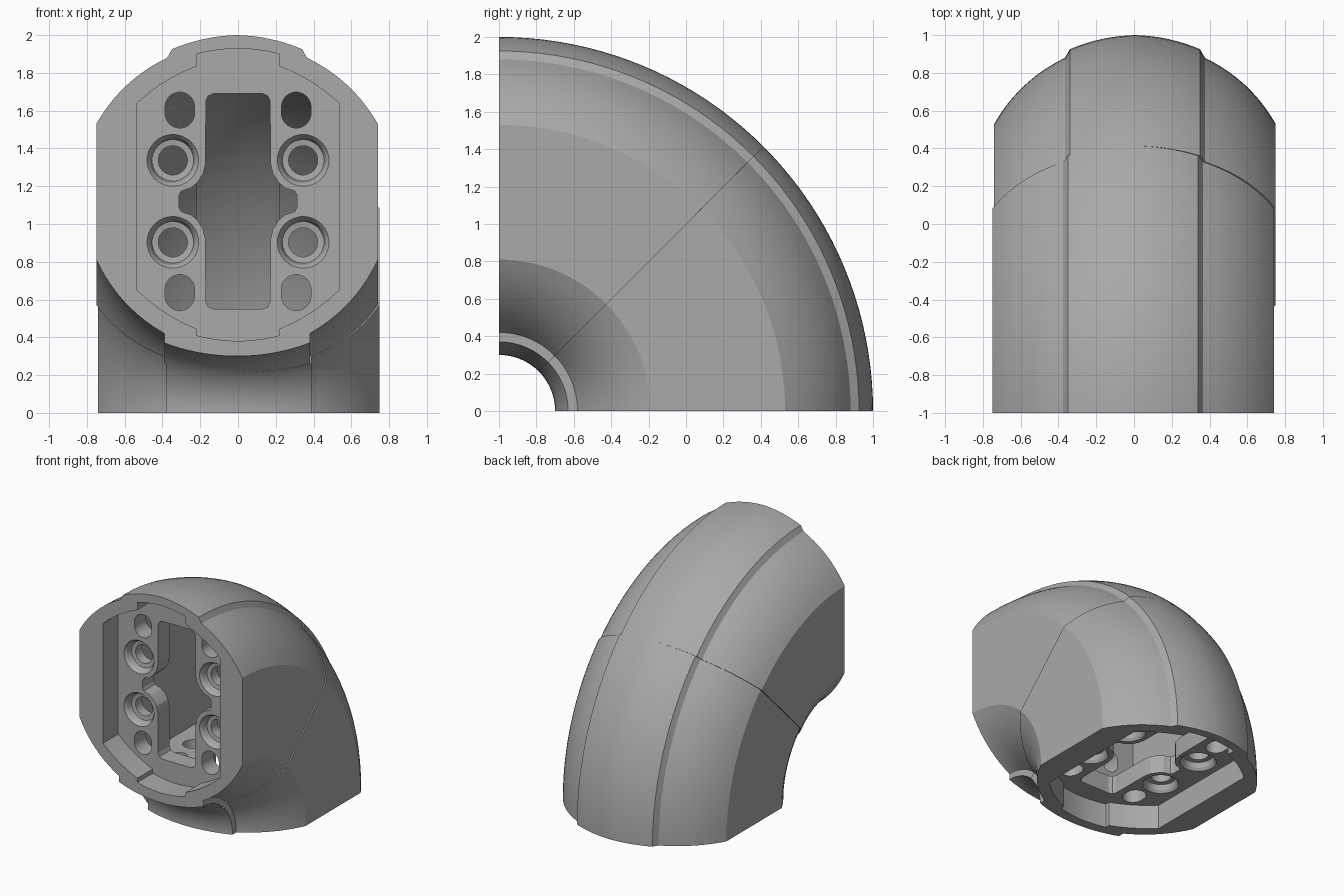
import bpy, bmesh
from math import sin, cos, pi, radians, hypot

cube = bpy.data.objects.get("Cube")
if cube:
    bpy.data.objects.remove(cube, do_unlink=True)

grey = bpy.data.materials.new("plain grey")
grey.use_nodes = True
colour = (0.4, 0.4, 0.4, 1)
grey.diffuse_color = colour
grey.node_tree.nodes["Principled BSDF"].inputs["Base Color"].default_value = colour

RECESS, PLATE_BACK = 0.2, 0.35   # depths of the plate's two faces
MID = 1.12                       # height of the bore centre


def arc(p, q, bulge, n):
    """Shallow curve from p to q, bulging to the right of travel."""
    dx, dz = q[0] - p[0], q[1] - p[1]
    d = hypot(dx, dz)
    pts = []
    for i in range(n + 1):
        t = i / n
        b = 4 * bulge * t * (1 - t) / d
        pts.append((p[0] + dx * t + dz * b, p[1] + dz * t - dx * b))
    return pts


def mirrored(half):
    """Close a right-hand half outline (bottom to top) by mirroring it."""
    return half + [(-x, z) for x, z in reversed(half) if abs(x) > 1e-5]


def four_way(quarter):
    upper = [(x, MID + z) for x, z in quarter]
    lower = [(x, MID - z) for x, z in reversed(quarter)]
    return mirrored(lower + upper)


def oval(cx, cz, w, h, n=28):
    """Circle stretched by a straight middle part."""
    pts = []
    for i in range(n):
        a = 2 * pi * (i + 0.5) / n
        pts.append((cx + w * cos(a), cz + w * sin(a) + (h - w) * (1 if sin(a) > 0 else -1)))
    return pts


# Outer cross-section: round, flat sides, raised centre bands
outer = mirrored(arc((0, 0.30), (0.385, 0.37), 0.018, 8)
                 + arc((0.385, 0.42), (0.745, 0.81), 0.042, 10)
                 + arc((0.745, 1.53), (0.37, 1.88), 0.04, 10)
                 + arc((0.345, 1.925), (0, 2.0), 0.017, 8))

# Inner cross-section, with a groove at the top and bottom
inner = mirrored(arc((0, 0.38), (0.22, 0.41), 0.006, 5)
                 + arc((0.22, 0.445), (0.535, 0.65), 0.018, 5)
                 + arc((0.535, 1.64), (0.22, 1.835), 0.018, 5)
                 + arc((0.22, 1.9), (0, 1.93), 0.006, 5))

# Central cable slot, waisted around the screw bosses
slot = four_way([(0.312, 0.03), (0.302, 0.053), (0.28, 0.062), (0.25, 0.07),
                 (0.215, 0.1), (0.185, 0.145), (0.172, 0.2), (0.17, 0.53),
                 (0.158, 0.558), (0.13, 0.57)])


def build_half(name, place, shift):
    bm = bmesh.new()

    def ring(pts, depth):
        return [bm.verts.new(place(x, depth, z)) for x, z in pts]

    def swept(pts, angle, dx=0):
        return [bm.verts.new(place(x + dx, z * sin(angle), z * cos(angle))) for x, z in pts]

    def bridge(rings):
        for a, b in zip(rings, rings[1:]):
            for i in range(len(a)):
                j = (i + 1) % len(a)
                bm.faces.new((a[i], a[j], b[j], b[i]))

    def fill(loops):
        edges = []
        for loop in loops:
            for a, b in zip(loop, loop[1:] + loop[:1]):
                edges.append(bm.edges.get((a, b)) or bm.edges.new((a, b)))
        bmesh.ops.triangle_fill(bm, edges=edges, use_beauty=True)

    # Outer skin and inner bore, both swept to the mitre
    steps = 20
    skin = [swept(outer, radians(45) * i / steps, shift) for i in range(steps + 1)]
    start = radians(10.4)
    bore = [swept(inner, start + (radians(45) - start) * i / steps) for i in range(steps + 1)]
    front = ring(inner, 0)
    plate_front = ring(inner, RECESS)
    plate_back = ring(inner, PLATE_BACK)
    bridge(skin)
    bridge([front, plate_front])
    bridge([plate_back] + bore)

    # Holes through the mounting plate, as rings from front to back
    holes = [[ring(slot, RECESS), ring(slot, PLATE_BACK)]]
    for side in (-1, 1):
        for up in (-1, 1):
            pts = oval(side * 0.308, MID + up * 0.483, 0.078, 0.095)
            holes.append([ring(pts, RECESS), ring(pts, PLATE_BACK)])
            holes.append([ring(oval(side * 0.345, MID + up * 0.217, r, r), RECESS + d)
                          for r, d in ((0.137, 0), (0.122, 0.02), (0.11, 0.06),
                                       (0.077, 0.065), (0.077, 0.15))])
    for rings in holes:
        bridge(rings)

    # End rim, plate faces and mitre face
    fill([skin[0], front])
    fill([plate_front] + [h[0] for h in holes])
    fill([plate_back] + [h[-1] for h in holes])
    fill([skin[-1], bore[-1]])

    bmesh.ops.recalc_face_normals(bm, faces=bm.faces)
    mesh = bpy.data.meshes.new(name)
    bm.to_mesh(mesh)
    bm.free()
    mesh.materials.append(grey)
    obj = bpy.data.objects.new(name, mesh)
    bpy.context.collection.objects.link(obj)
    bpy.ops.object.select_all(action="DESELECT")
    obj.select_set(True)
    bpy.context.view_layer.objects.active = obj
    bpy.ops.object.shade_smooth_by_angle(angle=radians(18))


# Two halves of the elbow, meeting at the mitre
build_half("front_elbow_half", lambda x, d, r: (x, d - 1, r), -0.005)
build_half("bottom_elbow_half", lambda x, d, r: (x, r - 1, d), 0.005)
